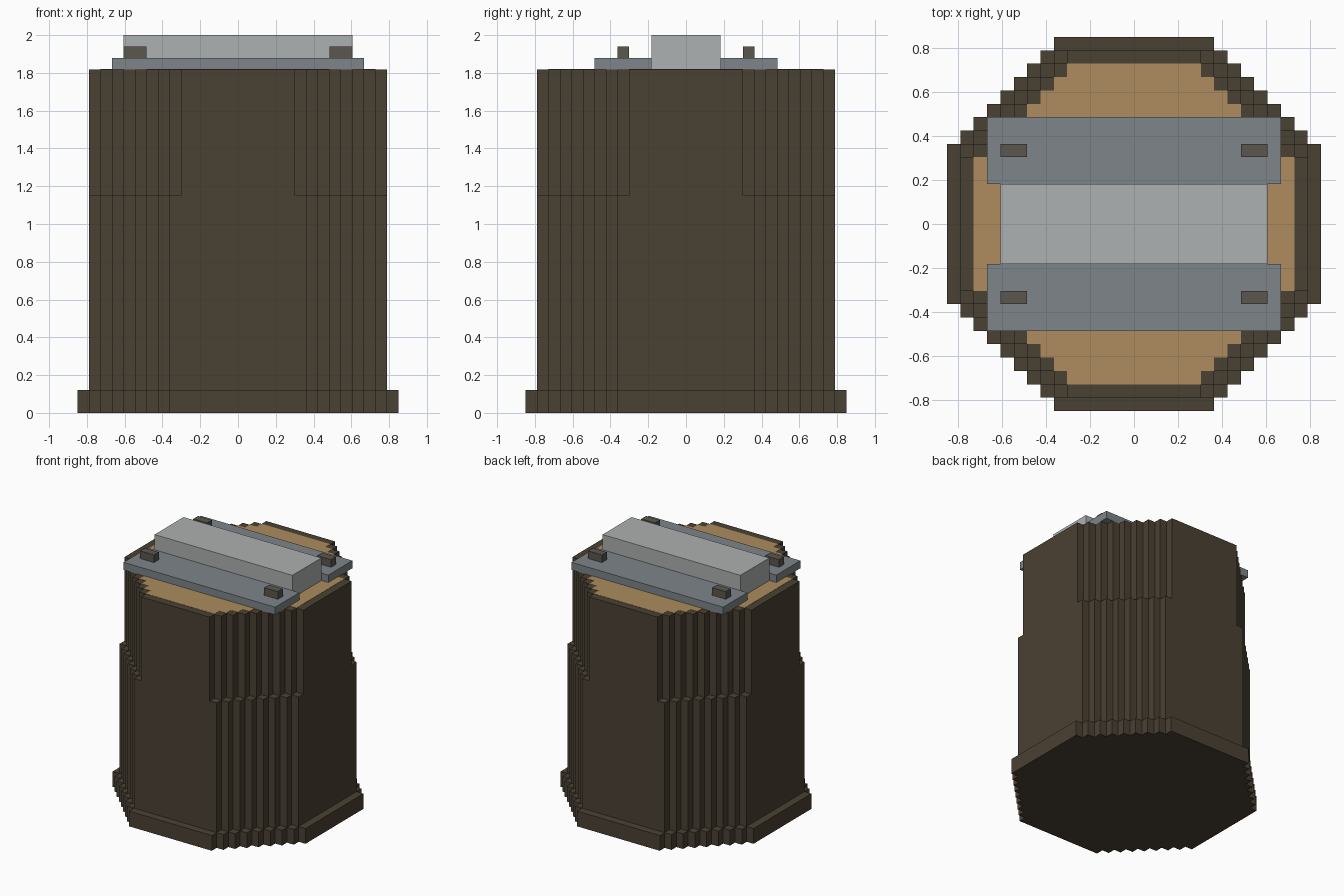
import bpy
import bmesh

if "Cube" in bpy.data.objects:
    bpy.data.objects.remove(bpy.data.objects["Cube"])

U = 2 / 33  # one block of the stepped style


def material(name, rgb):
    m = bpy.data.materials.new(name)
    lin = [(c / 255 / 12.92) if c < 11 else ((c / 255 + 0.055) / 1.055) ** 2.4 for c in rgb]
    m.diffuse_color = (*lin, 1)
    m.use_nodes = True
    m.node_tree.nodes["Principled BSDF"].inputs["Base Color"].default_value = m.diffuse_color
    return m


BARK = material("dark bark", (74, 65, 51))
WOOD = material("cut wood", (173, 140, 95))
PLATE = material("grey steel", (125, 133, 136))
BAR = material("light steel", (174, 177, 177))
BOLT = material("dark bolt", (91, 86, 79))


def stepped_profile(radius, flat):
    """Octagon outline with stair-stepped diagonals, one quadrant turned four times."""
    quad = []
    for j in range(radius - flat):
        quad += [(radius - j, flat + j), (radius - j - 1, flat + j)]
    quad.append((flat, radius))
    pts = []
    for _ in range(4):
        pts += quad
        quad = [(-y, x) for x, y in quad]
    return pts


def prism(name, pts, z0, z1, mat):
    bm = bmesh.new()
    face = bm.faces.new([bm.verts.new((x * U, y * U, z0 * U)) for x, y in pts])
    top = bmesh.ops.extrude_face_region(bm, geom=[face], use_keep_orig=True)
    verts = [g for g in top["geom"] if isinstance(g, bmesh.types.BMVert)]
    bmesh.ops.translate(bm, verts=verts, vec=(0, 0, (z1 - z0) * U))
    bmesh.ops.recalc_face_normals(bm, faces=bm.faces)
    me = bpy.data.meshes.new(name)
    bm.to_mesh(me)
    bm.free()
    me.materials.append(mat)
    ob = bpy.data.objects.new(name, me)
    bpy.context.collection.objects.link(ob)
    return ob


def box(name, x0, x1, y0, y1, z0, z1, mat):
    return prism(name, [(x0, y0), (x1, y0), (x1, y1), (x0, y1)], z0, z1, mat)


# Stump: foot, lower trunk, narrower-cornered upper trunk, cut top
prism("stump_foot", stepped_profile(14, 6), 0, 2, BARK)
prism("lower_trunk", stepped_profile(13, 6), 2, 19, BARK)
prism("upper_trunk", stepped_profile(13, 5), 19, 30, BARK)
prism("cut_top", stepped_profile(12, 5), 29.9, 30.03, WOOD)

# Raised bar, side plates and their bolts
box("centre_bar", -10, 10, -3, 3, 30, 33, BAR)
for side, s in (("front", -1), ("back", 1)):
    y0, y1 = sorted((3 * s, 8 * s))
    box(side + "_plate", -11, 11, y0, y1, 30, 31, PLATE)
    y0, y1 = sorted((5 * s, 6 * s))
    for end, x0 in (("left", -10), ("right", 8)):
        box(f"{side}_{end}_bolt", x0, x0 + 2, y0, y1, 31, 32, BOLT)
